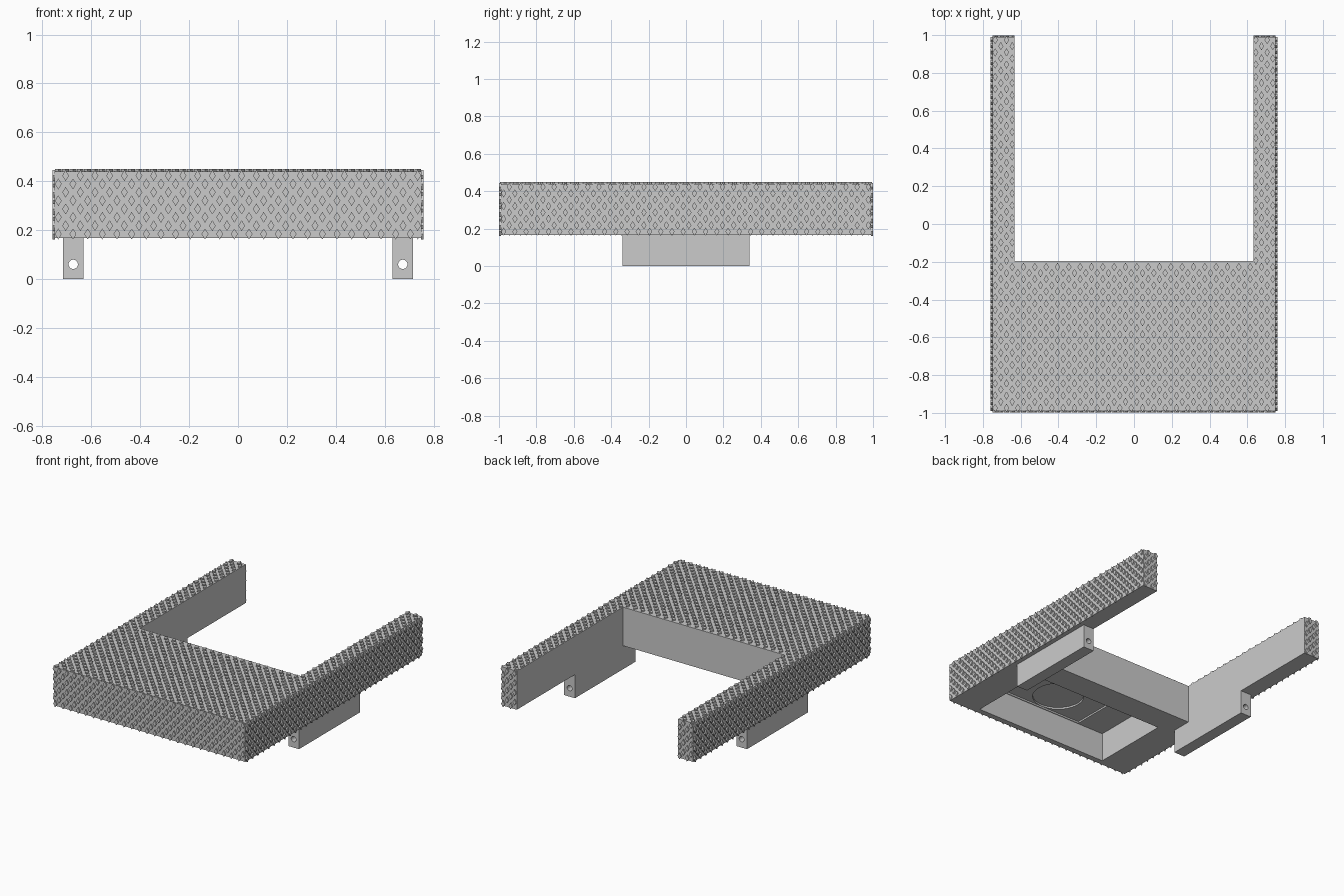
import bpy, bmesh
from math import pi
from mathutils import Vector, Matrix

if "Cube" in bpy.data.objects:
    bpy.data.objects.remove(bpy.data.objects["Cube"])

grey = bpy.data.materials.new("plain_grey")
grey.use_nodes = True
grey.diffuse_color = (0.6, 0.6, 0.6, 1)
grey.node_tree.nodes["Principled BSDF"].inputs["Base Color"].default_value = (0.6, 0.6, 0.6, 1)

# Main dimensions: core half sizes, notch and heights
W, L = 0.75, 0.99
NOTCH_X, NOTCH_Y = 0.632, -0.197
BOTTOM, TOP = 0.167, 0.44
RAISE = 0.009


def make_object(name, bm):
    bmesh.ops.recalc_face_normals(bm, faces=bm.faces)
    mesh = bpy.data.meshes.new(name)
    bm.to_mesh(mesh)
    bm.free()
    mesh.materials.append(grey)
    obj = bpy.data.objects.new(name, mesh)
    bpy.context.collection.objects.link(obj)
    return obj


def box(name, low, high):
    low, high = Vector(low), Vector(high)
    bm = bmesh.new()
    bmesh.ops.create_cube(bm, size=1)
    for v in bm.verts:
        v.co = (low + high) / 2 + v.co * (high - low)
    return make_object(name, bm)


def cylinder(name, center, radius, depth, matrix=Matrix()):
    bm = bmesh.new()
    bmesh.ops.create_cone(bm, cap_ends=True, segments=40, radius1=radius,
                          radius2=radius, depth=depth,
                          matrix=Matrix.Translation(center) @ matrix)
    return make_object(name, bm)


def cut(obj, cutter):
    cutter.hide_render = True
    mod = obj.modifiers.new("cut", "BOOLEAN")
    mod.operation, mod.solver, mod.object = "DIFFERENCE", "EXACT", cutter
    bpy.context.view_layer.objects.active = obj
    bpy.ops.object.modifier_apply(modifier=mod.name)
    bpy.data.objects.remove(cutter)


# U-shaped body from an extruded outline
bm = bmesh.new()
half = [(W, -L), (W, L), (NOTCH_X, L), (NOTCH_X, NOTCH_Y)]
outline = half + [(-x, y) for x, y in reversed(half)]
face = bm.faces.new([bm.verts.new((x, y, BOTTOM)) for x, y in outline])
side = bmesh.ops.extrude_face_region(bm, geom=[face])
bmesh.ops.translate(bm, vec=(0, 0, TOP - BOTTOM),
                    verts=[g for g in side["geom"] if isinstance(g, bmesh.types.BMVert)])
body = make_object("body", bm)

# Underside cavity, with a shallow panel and a round recess in its ceiling
cut(body, box("cavity_cutter", (-0.525, -0.95, 0), (0.525, -0.38, 0.371)))
cut(body, box("panel_cutter", (-0.315, -0.945, 0.3), (0.315, -0.385, 0.383)))
cut(body, cylinder("recess_cutter", (0, -0.775, 0.35), 0.168, 0.09))

# Mounting rails with a hole running lengthwise
for sign, name in ((1, "left_rail"), (-1, "right_rail")):
    xs = sorted((sign * 0.632, sign * 0.716))
    rail = box(name, (xs[0], -0.34, 0), (xs[1], 0.34, BOTTOM + 0.002))
    cut(rail, cylinder("hole_cutter", (sign * 0.674, 0, 0.06), 0.019, 1,
                       Matrix.Rotation(pi / 2, 4, "X")))


# Raised diamond grip, staggered over a rectangle
def grip(name, center, across, along, width, height, keep=lambda p: True):
    center, across, along = Vector(center), Vector(across), Vector(along)
    normal = across.cross(along)
    cols, rows = round(width / 0.03), round(height / 0.0325)
    step_a, step_b = width / cols, height / rows
    bm = bmesh.new()
    for i in range(cols):
        for j in range(rows):
            if (i + j) % 2:
                continue
            p = (center + across * (step_a * (i + 0.5) - width / 2)
                 + along * (step_b * (j + 0.5) - height / 2))
            if not keep(p):
                continue
            ring = [p + across * 0.014, p + along * 0.022,
                    p - across * 0.014, p - along * 0.022]
            base = [bm.verts.new(c - normal * 0.001) for c in ring]
            tip = [bm.verts.new(c + normal * RAISE) for c in ring]
            bm.faces.new(tip)
            for k in range(4):
                n = (k + 1) % 4
                bm.faces.new((base[k], base[n], tip[n], tip[k]))
    return make_object(name, bm)


X, Y, Z = Vector((1, 0, 0)), Vector((0, 1, 0)), Vector((0, 0, 1))
mid, tall = (TOP + BOTTOM) / 2, TOP - BOTTOM
grip("front_grip", (0, -L, mid), X, Z, 2 * W, tall)
grip("left_grip", (W, 0, mid), Y, Z, 2 * L, tall)
grip("right_grip", (-W, 0, mid), -Y, Z, 2 * L, tall)
arm_x, arm_w = (W + NOTCH_X) / 2, W - NOTCH_X
for sign, name in ((1, "left_end_grip"), (-1, "right_end_grip")):
    grip(name, (sign * arm_x, L, mid), -X, Z, arm_w, tall)
grip("top_grip", (0, 0, TOP), X, Y, 2 * W, 2 * L,
     lambda p: abs(p.x) > NOTCH_X + 0.012 or p.y < NOTCH_Y - 0.02)
